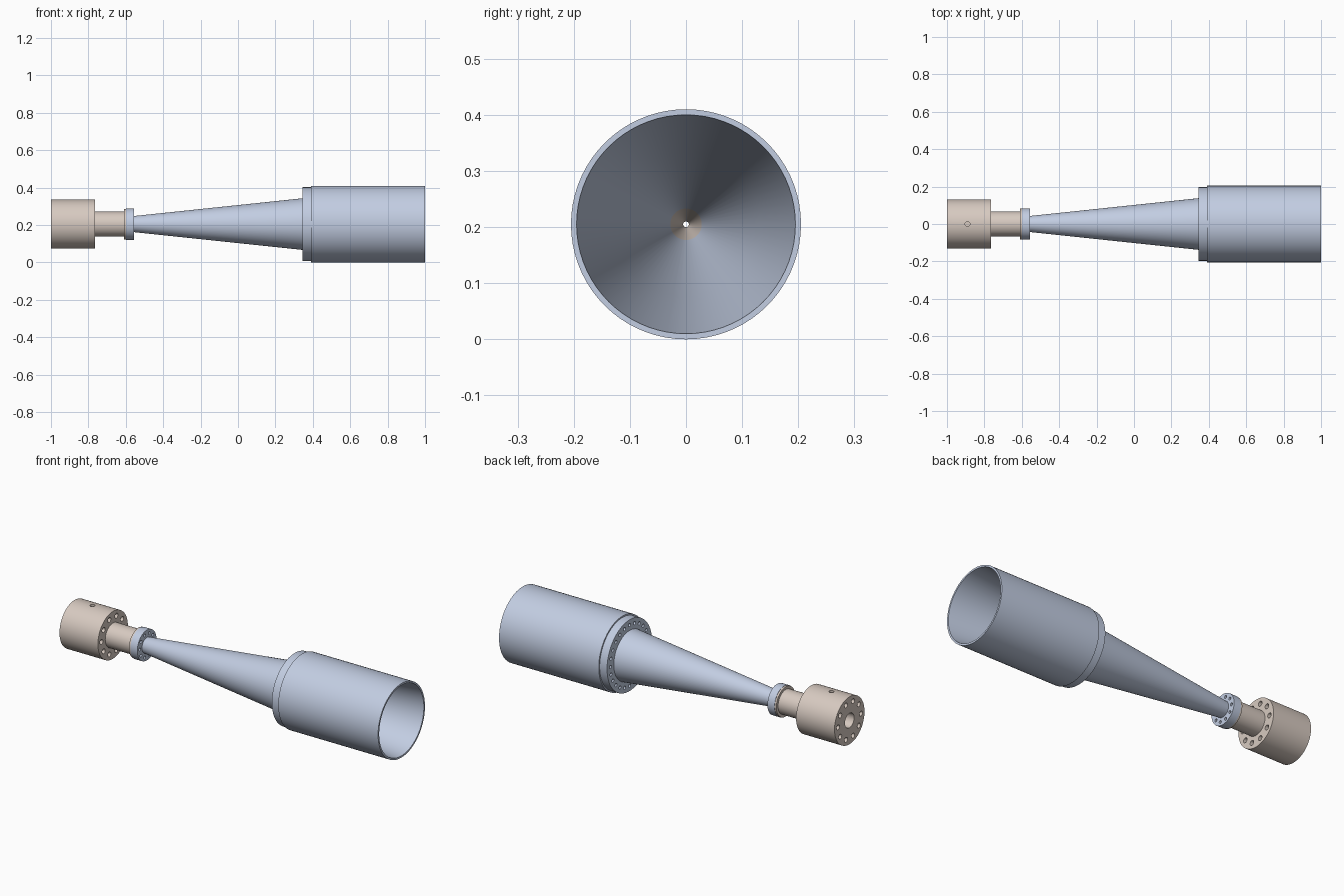
import bpy, bmesh, math
from mathutils import Matrix, Vector

if "Cube" in bpy.data.objects:
    bpy.data.objects.remove(bpy.data.objects["Cube"])

AXIS_Z = 0.205
SEGMENTS = 72


def material(name, color):
    m = bpy.data.materials.new(name)
    m.use_nodes = True
    m.diffuse_color = (*color, 1)
    m.node_tree.nodes["Principled BSDF"].inputs["Base Color"].default_value = (*color, 1)
    return m


steel = material("blue steel", (0.54, 0.61, 0.76))
beige = material("warm beige metal", (0.68, 0.59, 0.53))


def add_object(name, bm, mat):
    bmesh.ops.recalc_face_normals(bm, faces=bm.faces)
    mesh = bpy.data.meshes.new(name)
    bm.to_mesh(mesh)
    bm.free()
    mesh.materials.append(mat)
    ob = bpy.data.objects.new(name, mesh)
    bpy.context.collection.objects.link(ob)
    return ob


def revolve(name, profile, mat):
    """Spin a closed (x, radius) profile around the long axis."""
    bm = bmesh.new()
    rings = []
    for i in range(SEGMENTS):
        a = math.tau * i / SEGMENTS
        rings.append([bm.verts.new((x, r * math.cos(a), AXIS_Z + r * math.sin(a)))
                      for x, r in profile])
    n = len(profile)
    for i, ring in enumerate(rings):
        nxt = rings[(i + 1) % SEGMENTS]
        for j in range(n):
            k = (j + 1) % n
            bm.faces.new((ring[j], ring[k], nxt[k], nxt[j]))
    return add_object(name, bm, mat)


def drill(bm, center, radius, depth, axis):
    turn = Vector((0, 0, 1)).rotation_difference(Vector(axis)).to_matrix().to_4x4()
    bmesh.ops.create_cone(bm, cap_ends=True, segments=20, radius1=radius, radius2=radius,
                          depth=depth, matrix=Matrix.Translation(center) @ turn)


def drill_circle(bm, x0, x1, circle, radius, count):
    for i in range(count):
        a = math.tau * i / count
        drill(bm, ((x0 + x1) / 2, circle * math.cos(a), AXIS_Z + circle * math.sin(a)),
              radius, x1 - x0, (1, 0, 0))


def cut(ob, bm):
    """Subtract the drilled shapes and bake the result."""
    tool = add_object("hole_cutter", bm, ob.data.materials[0])
    tool.hide_render = True
    mod = ob.modifiers.new("holes", "BOOLEAN")
    mod.operation, mod.solver, mod.object = "DIFFERENCE", "EXACT", tool
    graph = bpy.context.evaluated_depsgraph_get()
    baked = bpy.data.meshes.new_from_object(ob.evaluated_get(graph))
    ob.modifiers.clear()
    ob.data = baked
    bpy.data.objects.remove(tool)


# Mounting block with its neck, thin lip and stepped bore
block = revolve("mounting_block", [
    (-1.0, 0.04), (-1.0, 0.131), (-0.765, 0.131), (-0.765, 0.067),
    (-0.61, 0.067), (-0.61, 0.082), (-0.6, 0.082), (-0.6, 0.028),
    (-0.82, 0.005), (-0.9, 0.005), (-0.9, 0.04)], beige)
holes = bmesh.new()
drill_circle(holes, -1.05, -0.7, 0.1, 0.0135, 10)
drill(holes, (-0.89, 0, AXIS_Z + 0.11), 0.013, 0.1, (0, 0, 1))
cut(block, holes)

# Long conical horn with a small flange and a large flange
horn = revolve("conical_horn", [
    (-0.6, 0.028), (-0.6, 0.084), (-0.557, 0.084), (-0.557, 0.043),
    (0.345, 0.138), (0.345, 0.197), (0.39, 0.197), (0.39, 0.131)], steel)
holes = bmesh.new()
drill_circle(holes, -0.585, -0.5, 0.064, 0.008, 10)
drill_circle(holes, 0.3, 0.375, 0.168, 0.009, 24)
cut(horn, holes)

# Wide sleeve whose inside carries on the horn's taper
sleeve = revolve("mouth_sleeve", [
    (0.39, 0.131), (0.39, 0.205), (1.0, 0.205), (1.0, 0.195)], steel)

for ob in (block, horn, sleeve):
    bpy.ops.object.select_all(action="DESELECT")
    ob.select_set(True)
    bpy.context.view_layer.objects.active = ob
    bpy.ops.object.shade_smooth_by_angle(angle=math.radians(30))
